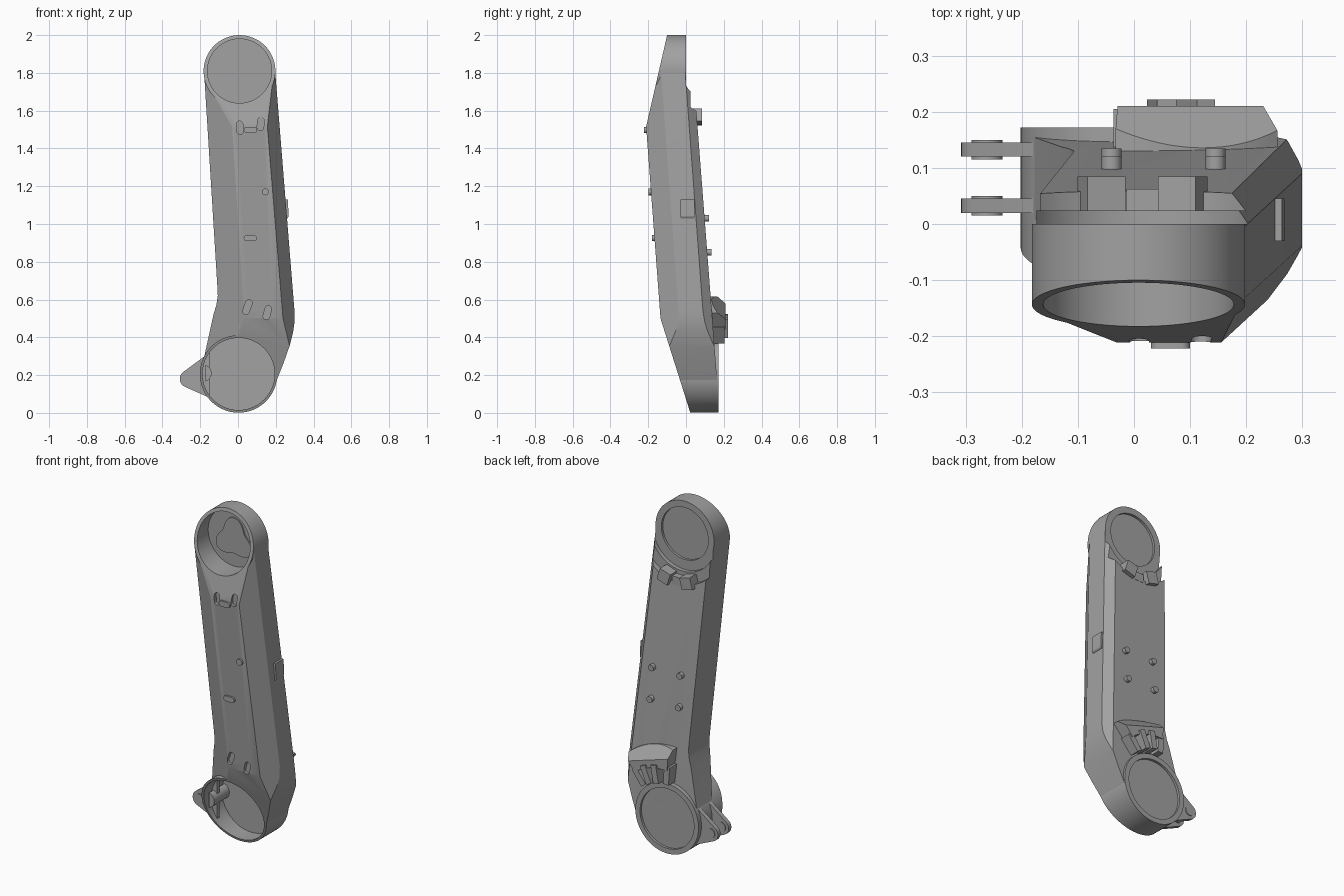
import bpy, bmesh
from math import sin, cos, pi, radians
from mathutils import Vector

if "Cube" in bpy.data.objects:
    bpy.data.objects.remove(bpy.data.objects["Cube"], do_unlink=True)

grey = bpy.data.materials.new("machined grey")
grey.use_nodes = True
grey.diffuse_color = (0.36, 0.36, 0.36, 1)
grey.node_tree.nodes["Principled BSDF"].inputs["Base Color"].default_value = (0.36, 0.36, 0.36, 1)

TOP = (0.008, 1.81)      # upper joint centre (x, z)
LOW = (0.003, 0.206)     # lower joint centre (x, z)
INSIDE = (0.05, 0, 1)


def arc(c, r, a0=0, a1=360, n=64):
    """Points on an arc in the xz plane; a full turn leaves out the repeated end."""
    steps = n if abs(a1 - a0) == 360 else n + 1
    angles = [radians(a0 + (a1 - a0) * i / n) for i in range(steps)]
    return [(c[0] + r * cos(a), c[1] + r * sin(a)) for a in angles]


def capsule(c, length, width, tilt=90):
    a, h = radians(tilt), (length - width) / 2
    d = (cos(a) * h, sin(a) * h)
    return (arc((c[0] + d[0], c[1] + d[1]), width / 2, tilt - 90, tilt + 90, 10)
            + arc((c[0] - d[0], c[1] - d[1]), width / 2, tilt + 90, tilt + 270, 10))


def radial(c, angle, r0, r1, width):
    """Rectangle pointing away from a joint centre."""
    a = radians(angle)
    u, v = Vector((cos(a), sin(a))), Vector((-sin(a), cos(a))) * width / 2
    o = Vector(c)
    return [tuple(p) for p in (o + u * r0 - v, o + u * r1 - v, o + u * r1 + v, o + u * r0 + v)]


def prism(name, pts, y0, y1, cuts=(), keep=INSIDE):
    """Extrude an xz outline along y, then trim it with planes given by three points."""
    bm = bmesh.new()
    face = bm.faces.new([bm.verts.new((x, y0, z)) for x, z in pts])
    ext = bmesh.ops.extrude_face_region(bm, geom=[face])
    moved = [g for g in ext["geom"] if isinstance(g, bmesh.types.BMVert)]
    bmesh.ops.translate(bm, verts=moved, vec=(0, y1 - y0, 0))
    for tri in cuts:
        a, b, c = map(Vector, tri)
        n = (b - a).cross(c - a).normalized()
        if (Vector(keep) - a).dot(n) > 0:
            n.negate()
        bmesh.ops.bisect_plane(bm, geom=bm.verts[:] + bm.edges[:] + bm.faces[:],
                               plane_co=a, plane_no=n, clear_outer=True)
        bmesh.ops.holes_fill(bm, edges=[e for e in bm.edges if e.is_boundary], sides=0)
    bmesh.ops.recalc_face_normals(bm, faces=bm.faces[:])
    me = bpy.data.meshes.new(name)
    bm.to_mesh(me)
    bm.free()
    me.materials.append(grey)
    ob = bpy.data.objects.new(name, me)
    bpy.context.collection.objects.link(ob)
    return ob


def activate(ob):
    bpy.ops.object.select_all(action='DESELECT')
    ob.select_set(True)
    bpy.context.view_layer.objects.active = ob


def carve(ob, pts, y0, y1):
    cutter = prism("cutter", pts, y0, y1)
    cutter.hide_render = True
    mod = ob.modifiers.new("carve", 'BOOLEAN')
    mod.operation, mod.solver, mod.object = 'DIFFERENCE', 'EXACT', cutter
    activate(ob)
    bpy.ops.object.modifier_apply(modifier=mod.name)
    bpy.data.objects.remove(cutter, do_unlink=True)


def front(z):
    return -0.21 + 0.075 * (1.5 - z)


def back(z):
    return 0.06 + 0.077 * (1.53 - z)


# Trimming planes
top_slope = ((0, -0.10, 2.0), (1, -0.10, 2.0), (0, -0.21, 1.52))
low_slope = ((0, -0.135, 0.5), (1, -0.135, 0.5), (0, 0.02, 0.01))
front_flat = ((0, front(1.5), 1.5), (1, front(1.5), 1.5), (0, front(0.5), 0.5))
back_flat = ((0, back(1.5), 1.5), (1, back(1.5), 1.5), (0, back(0.5), 0.5))
right_chamfer = ((0.30, -0.04, 0.5), (0.235, -0.14, 0.5), (0.22, -0.11, 1.55))
left_chamfer = ((-0.165, -0.13, 1.5), (-0.03, -0.21, 1.5), (-0.102, -0.055, 0.5))
back_chamfer = ((0.30, 0.095, 0.5), (0.26, 0.14, 0.5), (0.22, 0.015, 1.53))

# Arm body
outline = (arc(TOP, 0.188, 4, 180, 32)
           + [(-0.11, 0.68), (-0.107, 0.62), (-0.115, 0.57), (-0.13, 0.52)]
           + arc(LOW, 0.2, 158, 338, 36)
           + [(0.24, 0.26), (0.275, 0.36), (0.292, 0.43), (0.299, 0.48), (0.299, 0.54)])
arm = prism("arm_body", outline, -0.3, 0.165,
            (top_slope, low_slope, front_flat, back_flat,
             right_chamfer, left_chamfer, back_chamfer))
low_drum = prism("lower_joint_drum", arc(LOW, 0.205, n=72), -0.3, 0.172, (low_slope,))
top_drum = prism("upper_joint_drum", arc(TOP, 0.19, n=72), -0.3, 0.0, (top_slope,))

# Stepped ledges behind the upper joint
carve(arm, arc(TOP, 0.27, n=72), 0.024, 0.3)
carve(arm, arc(TOP, 0.21, n=72), 0.0, 0.3)

# Hollow joint cups and shallow back recesses
for ob in (arm, low_drum):
    carve(ob, arc(LOW, 0.191, n=72), -0.4, 0.12)
    carve(ob, arc(LOW, 0.175, n=72), 0.158, 0.4)
for ob in (arm, top_drum):
    carve(ob, arc(TOP, 0.17, n=72), -0.4, -0.045)
    carve(ob, arc(TOP, 0.152, n=72), -0.014, 0.4)

# Slots in the front face
for x, z, length, tilt in ((0.01, 1.51, 0.07, 95), (0.12, 1.53, 0.07, 85),
                           (0.05, 0.56, 0.08, 70), (0.155, 0.53, 0.075, 75),
                           (-0.01, 0.455, 0.036, 90)):
    carve(arm, capsule((x, z), length, 0.035, tilt), -0.4, front(z) + 0.02)

# Raised front details
prism("front_latch", capsule((0.065, 1.498), 0.07, 0.032, 0), front(1.5) - 0.012, -0.18)
prism("front_plate", capsule((0.065, 0.925), 0.07, 0.032, 0), front(0.925) - 0.012, -0.14)
prism("front_boss", arc((0.145, 1.17), 0.018, n=20), front(1.17) - 0.012, -0.15)

# Three-lobed plate inside the upper cup
lobes = []
for i in range(72):
    a = 2 * pi * i / 72
    r = 0.104 + 0.022 * cos(3 * (a - pi / 2))
    lobes.append((TOP[0] + r * cos(a), TOP[1] - 0.01 + r * sin(a)))
prism("lobed_plate", lobes, -0.052, -0.04)

# Cable rib inside the lower cup
prism("cable_rib", arc((-0.185, 0.21), 0.045, -75, 75, 16), -0.02, 0.125)

# Side connector
prism("side_connector", [(0.24, 1.03), (0.262, 1.03), (0.268, 1.04),
                         (0.264, 1.13), (0.24, 1.13)], -0.03, 0.045)

# Back bosses
for x in (-0.04, 0.145):
    for z in (1.03, 0.85):
        prism("back_boss", arc((x, z), 0.018, n=20), back(z) - 0.02, back(z) + 0.022)

# Upper back clips
for angle, r0, r1, width, depth in ((-105, 0.22, 0.29, 0.07, 0.085),
                                    (-88, 0.235, 0.285, 0.06, 0.062),
                                    (-72, 0.22, 0.29, 0.07, 0.085)):
    prism("upper_back_clip", radial(TOP, angle, r0, r1, width), 0.01, depth)

# Lower back hood, sloped away from the joint, with a fan of fins
mid = radians(73)


def along(r, y, side=0):
    return (LOW[0] + r * cos(mid) + side * sin(mid), y, LOW[1] + r * sin(mid) - side * cos(mid))


hood = arc(LOW, 0.41, 52, 95, 16) + arc(LOW, 0.30, 95, 52, 16)
prism("lower_back_hood", hood, 0.1, 0.21,
      ((along(0.415, 0.13), along(0.415, 0.13, 1), along(0.345, 0.21)),), along(0.32, 0.11))
for angle, depth in ((53, 0.205), (67, 0.222), (80, 0.222), (94, 0.205)):
    prism("lower_back_fin", radial(LOW, angle, 0.215, 0.32, 0.035), 0.11, depth)

# Pair of side lugs with pivot bosses
tip = (-0.262, 0.18)
lug = arc(tip, 0.046, 125, 250, 16) + [(-0.15, 0.08), (-0.15, 0.32)]
for y in (0.02, 0.12):
    prism("side_lug", lug, y, y + 0.025)
    prism("lug_boss", arc(tip, 0.028, n=24), y - 0.005, y + 0.03)

# Smooth curved walls, keep edges crisp
for ob in list(bpy.context.collection.objects):
    if ob.type == 'MESH' and grey.name in ob.data.materials:
        activate(ob)
        bpy.ops.object.shade_smooth_by_angle()
